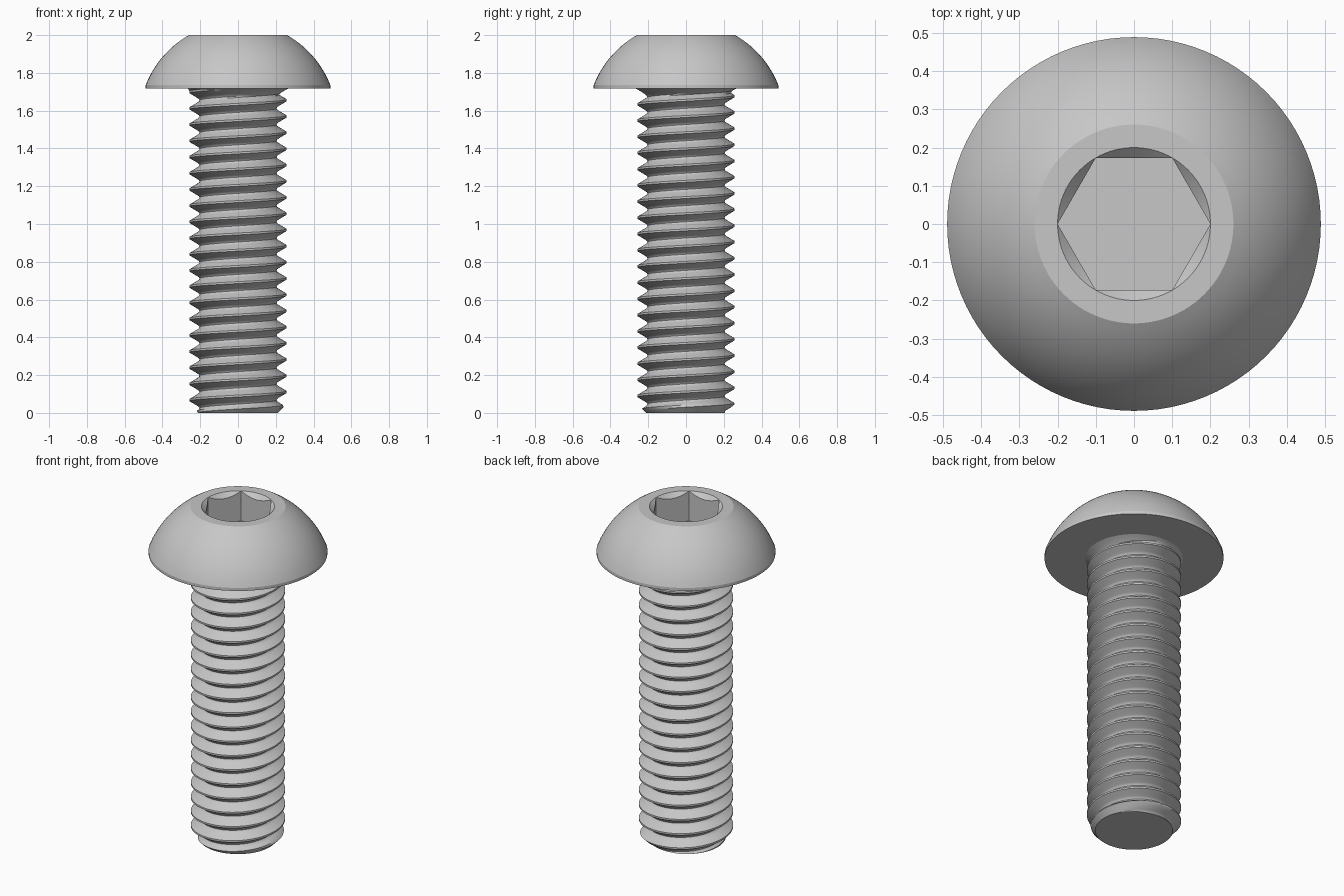
import bpy, bmesh
from math import sin, cos, pi, radians, sqrt, asin

cube = bpy.data.objects.get("Cube")
if cube:
    bpy.data.objects.remove(cube)

SIDES = 96
HEAD_BASE, TOP = 1.717, 2.0
PITCH = 0.0858
CREST_Z = 0.025      # crest height on the +x side

steel = bpy.data.materials.new("light_grey_steel")
steel.use_nodes = True
GREY = (0.57, 0.57, 0.57, 1)
steel.diffuse_color = GREY
steel.node_tree.nodes["Principled BSDF"].inputs["Base Color"].default_value = GREY


def finish(bm, name, angle):
    """Weld, orient and shade a mesh, then add it to the scene."""
    bmesh.ops.remove_doubles(bm, verts=bm.verts, dist=1e-5)
    bmesh.ops.recalc_face_normals(bm, faces=bm.faces)
    mesh = bpy.data.meshes.new(name)
    bm.to_mesh(mesh)
    bm.free()
    mesh.materials.append(steel)
    obj = bpy.data.objects.new(name, mesh)
    bpy.context.scene.collection.objects.link(obj)
    bpy.ops.object.select_all(action='DESELECT')
    obj.select_set(True)
    bpy.context.view_layer.objects.active = obj
    bpy.ops.object.shade_smooth_by_angle(angle=radians(angle))
    return obj


def loft(bm, rows):
    """Skin rows of points with quads; returns the rows of vertices."""
    grid = [[bm.verts.new(p) for p in row] for row in rows]
    for a, b in zip(grid, grid[1:]):
        for j in range(len(a) - 1):
            bm.faces.new((a[j], a[j + 1], b[j + 1], b[j]))
    return grid


def polar(r, j, z):
    t = 2 * pi * (j % SIDES) / SIDES
    return (r * cos(t), r * sin(t), z)


# Domed head with a chamfered hexagonal socket
DOME_Z, DOME_R, HEAD_R, SOCKET_R, FLOOR_Z = 1.544, 0.525, 0.489, 0.2, 1.82
rim_z = DOME_Z + sqrt(DOME_R ** 2 - HEAD_R ** 2)
low, high = asin((rim_z - DOME_Z) / DOME_R), asin((TOP - DOME_Z) / DOME_R)


def hex_radius(j):
    t = (2 * pi * j / SIDES) % (pi / 3) - pi / 6
    return SOCKET_R * cos(pi / 6) / cos(t)


profile = [(HEAD_R, HEAD_BASE)]
for i in range(15):
    a = low + (high - low) * i / 14
    profile.append((DOME_R * cos(a), DOME_Z + DOME_R * sin(a)))
profile.append((SOCKET_R, TOP))
columns = range(SIDES + 1)
rows = [[polar(r, j, z) for j in columns] for r, z in profile]
rows.append([polar(hex_radius(j), j, TOP - (SOCKET_R - hex_radius(j))) for j in columns])
rows.append([polar(hex_radius(j), j, FLOOR_Z) for j in columns])

bm = bmesh.new()
grid = loft(bm, rows)
bm.faces.new(grid[0][:-1])       # underside
bm.faces.new(grid[-1][:-1])      # socket floor
finish(bm, "button_head", 18)

# Threaded shank: the rows of the skin follow the helix
THREAD = [(0, 0.2575), (0.06, 0.2575), (0.2, 0.2372), (0.34, 0.217), (0.42, 0.207),
          (0.5, 0.204), (0.58, 0.207), (0.66, 0.217), (0.8, 0.2372), (0.94, 0.2575),
          (1, 0.2575)]


def shank_radius(j, z):
    s = ((z - CREST_Z) / PITCH - j / SIDES) % 1
    for (s0, r0), (s1, r1) in zip(THREAD, THREAD[1:]):
        if s <= s1:
            r = r0 + (r1 - r0) * (s - s0) / (s1 - s0)
            break
    r = min(r, 0.212 + z)                                    # end chamfer
    flare = max(0, (z - HEAD_BASE + 0.045) / 0.045)
    return max(r, 0.205 + 0.062 * flare ** 1.5 if flare else 0)  # fillet under head


rows = []
for turn in range(-2, 22):
    for s, _ in THREAD[1:]:
        row = []
        for j in columns:
            z = CREST_Z + PITCH * (turn + s + j / SIDES)
            z = min(max(z, 0), HEAD_BASE)
            row.append(polar(shank_radius(j % SIDES, z), j, z))
        rows.append(row)

bm = bmesh.new()
loft(bm, rows)
bmesh.ops.remove_doubles(bm, verts=bm.verts, dist=1e-5)
rim = [e for e in bm.edges if e.is_boundary and all(v.co.z < 1e-6 for v in e.verts)]
bmesh.ops.holes_fill(bm, edges=rim, sides=0)                 # flat tip
finish(bm, "threaded_shank", 40)
